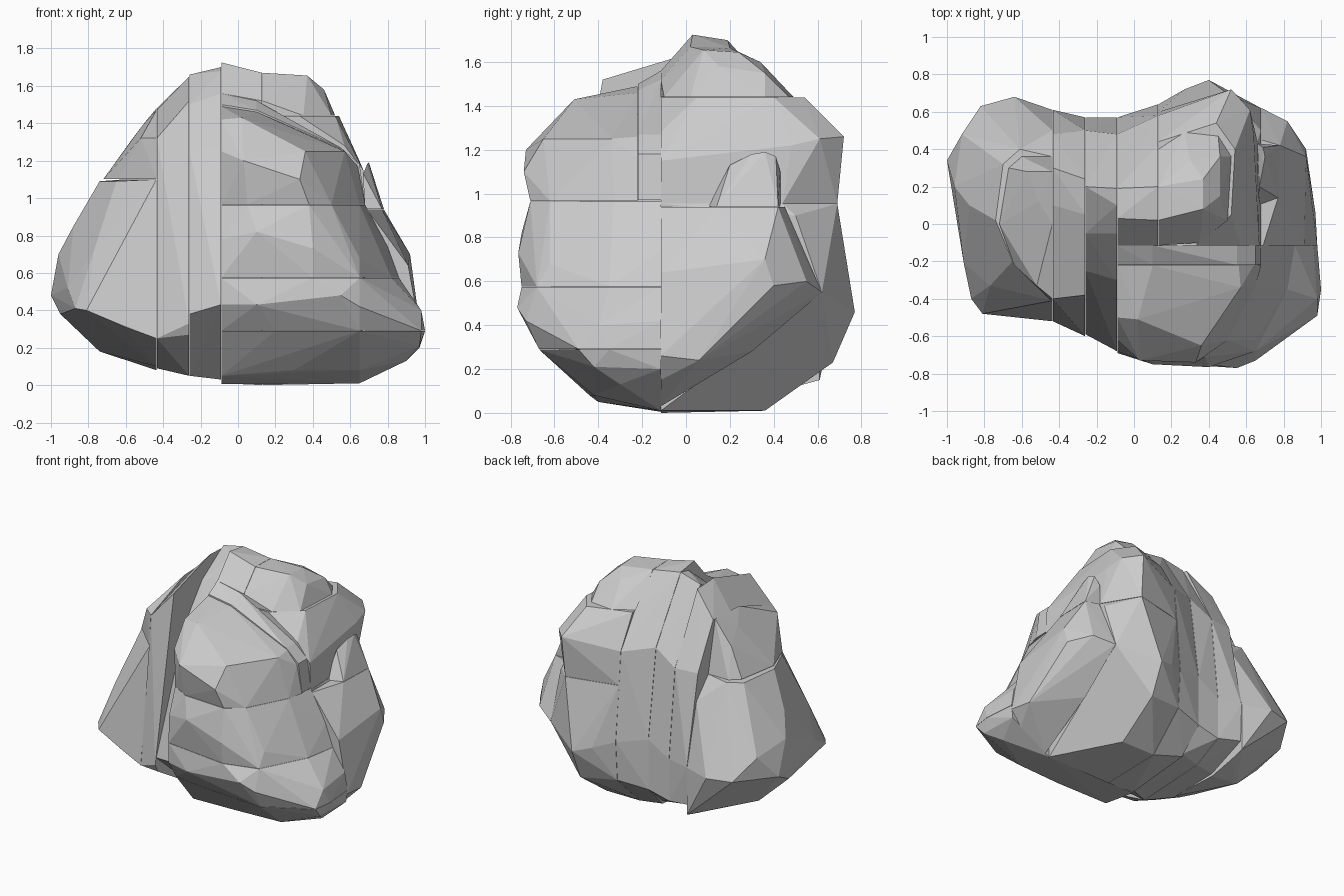
import bpy, bmesh, math

stone = bpy.data.materials.new("grey_stone")
stone.diffuse_color = (0.6, 0.6, 0.6, 1)


def chunk(name, pts):
    """One angular block of rock: the convex hull of its corner points."""
    bm = bmesh.new()
    for p in pts:
        bm.verts.new(p)
    res = bmesh.ops.convex_hull(bm, input=bm.verts[:])
    junk = {g for g in res["geom_interior"] + res["geom_unused"]
            if isinstance(g, bmesh.types.BMVert)}
    bmesh.ops.delete(bm, geom=list(junk), context='VERTS')
    bmesh.ops.dissolve_limit(bm, angle_limit=math.radians(1.5),
                             verts=bm.verts[:], edges=bm.edges[:])
    bmesh.ops.recalc_face_normals(bm, faces=bm.faces[:])
    me = bpy.data.meshes.new(name)
    bm.to_mesh(me)
    bm.free()
    me.materials.append(stone)
    ob = bpy.data.objects.new(name, me)
    bpy.context.collection.objects.link(ob)


def at_x(x, prof):
    return [(x, y, z) for y, z in prof]


def at_y(y, prof):
    return [(x, y, z) for x, z in prof]


def at_z(z, prof):
    return [(x, y, z) for x, y in prof]


G = 0.001  # half width of the cracks between blocks

# Cross-sections of the rock at the upright cracks (y, z)
cut_a = [(-0.52, 0.25), (-0.42, 1.05), (-0.4, 1.32), (0.1, 1.47), (0.3, 1.48),
         (0.48, 1.15), (0.61, 0.5), (0.6, 0.22), (0.3, 0.1), (-0.1, 0.09)]
cut_b_left = [(-0.6, 0.33), (-0.57, 0.27), (-0.38, 1.52), (0.05, 1.65), (0.24, 1.64),
              (0.5, 1.15), (0.57, 0.5), (0.57, 0.19), (0.35, 0.08), (-0.2, 0.05)]
cut_b_right = [(-0.59, 0.38), (-0.25, 1.25), (-0.05, 1.5), (0.2, 1.66),
               (0.5, 1.15), (0.57, 0.5), (0.57, 0.19), (0.35, 0.08), (-0.2, 0.05)]
cut_c = [(-0.68, 0.43), (-0.3, 1.27), (-0.05, 1.56), (0.1, 1.68), (0.19, 1.70),
         (0.48, 1.25), (0.57, 0.6), (0.57, 0.23), (0.4, 0.08), (-0.12, 0.03)]

# Two upright strips in the groove
chunk("groove_strip_left", at_x(-0.435 + G, cut_a) + at_x(-0.26 - G, cut_b_left))
chunk("groove_strip_right", at_x(-0.26 + G, cut_b_right) + at_x(-0.09 - G, cut_c))

# Left shoulder: main block and upper cap
left_section = [(-0.52, 0.25), (-0.41, 1.1), (0.36, 1.1), (0.5, 0.95),
                (0.61, 0.5), (0.61, 0.15), (0.5, 0.12), (0.3, 0.08), (-0.1, 0.1)]
chunk("left_block", at_x(-0.435 - G, left_section) + [
    (-0.74, 0.02, 1.09), (-0.7, 0.32, 1.09), (-0.61, 0.4, 1.1), (-0.65, -0.2, 1.09),
    (-0.96, 0.2, 0.7), (-0.88, 0.1, 0.85), (-1.0, 0.34, 0.48), (-0.82, 0.63, 0.5),
    (-0.64, 0.68, 0.5), (-0.92, 0.48, 0.65), (-0.91, -0.21, 0.52), (-0.77, -0.33, 0.72),
    (-0.87, -0.4, 0.41), (-0.81, -0.48, 0.4), (-0.6, -0.5, 0.31), (-0.95, 0.15, 0.38),
    (-0.74, 0.2, 0.18)])
chunk("left_cap", at_z(1.1 + G, [(-0.72, 0), (-0.67, 0.3), (-0.6, 0.36), (-0.436, 0.36),
                                 (-0.436, -0.42), (-0.64, -0.22)]) + [
    (-0.436, -0.4, 1.32), (-0.52, -0.33, 1.32), (-0.51, 0.12, 1.39), (-0.436, 0.0, 1.47),
    (-0.436, 0.28, 1.48), (-0.57, 0.28, 1.31)])

# Front right: stacked layers, each bounded by the level cracks
X, Y = -0.09 + G, -0.115
low_ring = [(X, -0.6), (0.2, -0.64), (0.65, -0.67), (0.98, -0.49), (1.0, -0.35), (0.98, Y), (X, Y)]
mid_ring = [(X, -0.69), (0.4, -0.75), (0.65, -0.68), (0.82, -0.35), (0.86, Y), (X, Y)]
top_ring = [(X, -0.61), (0.05, -0.69), (0.38, -0.71), (0.5, -0.62), (0.65, -0.33), (0.68, Y), (X, Y)]
chunk("front_base_layer", at_z(0.29 - G, low_ring) + [
    (0.97, -0.42, 0.21), (0.97, Y, 0.2), (0.9, -0.3, 0.13), (0.65, Y, 0.01), (X, Y, 0.005),
    (X, -0.4, 0.05), (0.3, -0.44, 0.08), (0.65, -0.42, 0.08), (0.25, -0.52, 0.15)])
chunk("front_lower_layer", at_z(0.29 + G, low_ring) + at_z(0.575 - G, mid_ring) + [
    (X, -0.69, 0.43), (0.1, -0.74, 0.43), (0.55, -0.77, 0.48), (0.65, -0.73, 0.42),
    (0.98, -0.4, 0.4), (0.96, Y, 0.42)])
chunk("front_middle_layer", at_z(0.575 + G, mid_ring) + at_z(0.965 - G, top_ring) + [
    (X, -0.68, 0.78), (0.1, -0.75, 0.82), (0.4, -0.765, 0.73), (0.65, -0.62, 0.68),
    (0.8, Y, 0.74)])
chunk("front_upper_layer", at_z(0.965 + G, [(X, -0.61), (0.05, -0.69), (0.38, -0.71), (0.5, -0.62),
                                            (0.65, -0.33), (0.68, -0.221), (X, -0.221)]) + [
    (X, -0.62, 1.25), (0.03, -0.73, 1.2), (0.33, -0.74, 1.1), (0.36, -0.65, 1.25),
    (0.57, -0.34, 1.25), (0.64, -0.221, 1.17), (X, -0.5, 1.42), (0.02, -0.51, 1.43),
    (X, -0.221, 1.49), (0.1, -0.221, 1.46), (0.56, -0.221, 1.26)])
ridge = [(X, 0.97), (0.68, 0.97), (0.65, 1.18), (0.55, 1.27)]
chunk("front_ridge", at_y(-0.22 + G, ridge + [(0.1, 1.47), (X, 1.5)])
      + at_y(Y, ridge + [(0.1, 1.52), (X, 1.56)]))

# Back right: upright strip, two large blocks, cap and outer blocks
chunk("back_strip", at_x(X, [(Y, 1.56), (0.03, 1.725), (0.19, 1.70), (0.48, 1.25), (0.57, 0.6),
                             (0.57, 0.23), (0.4, 0.06), (Y, 0.01)])
      + at_x(0.13 - G, [(Y, 1.52), (0.02, 1.67), (0.2, 1.665), (0.42, 1.44), (0.58, 1.2),
                        (0.64, 0.55), (0.62, 0.26), (0.36, 0.01), (Y, 0.0)]))
back_ring = [(0.131, Y), (0.68, Y), (0.66, 0.44), (0.51, 0.69), (0.131, 0.6)]
chunk("back_upper_block", at_z(1.44 - G, [(0.131, Y), (0.33, Y), (0.52, 0.05), (0.54, 0.4),
                                          (0.44, 0.54), (0.131, 0.44)])
      + at_z(0.955 + G, back_ring) + [
    (0.52, 0.72, 1.26), (0.62, 0.61, 1.25), (0.64, 0.48, 1.22), (0.57, Y, 1.28), (0.67, Y, 1.15),
    (0.131, 0.58, 1.2)])
chunk("back_lower_block", at_z(0.955 - G, back_ring) + [
    (0.131, 0.64, 0.55), (0.27, 0.72, 0.5), (0.4, 0.77, 0.46), (0.679, 0.62, 0.55), (0.679, 0.5, 0.9),
    (0.4, 0.67, 0.23), (0.131, 0.62, 0.26), (0.131, 0.36, 0.01), (0.4, 0.36, 0.01),
    (0.65, Y, 0.01), (0.131, Y, 0.0)])
chunk("back_cap", at_z(1.44 + G, [(0.131, Y), (0.35, -0.1), (0.5, 0.02), (0.52, 0.36), (0.45, 0.47),
                                  (0.27, 0.49), (0.131, 0.4)]) + [
    (0.131, Y, 1.52), (0.131, 0.02, 1.67), (0.131, 0.2, 1.665), (0.37, 0.08, 1.655),
    (0.37, 0.24, 1.645), (0.46, 0.15, 1.58), (0.3, 0.34, 1.6), (0.46, 0.36, 1.55)])
chunk("right_block", at_z(0.94 - G, [(0.681, Y), (0.69, Y), (0.77, 0.14), (0.78, 0.42), (0.681, 0.45)]) + [
    (0.91, Y, 0.64), (0.92, 0.36, 0.7), (0.98, Y, 0.26), (0.97, 0.06, 0.24), (0.92, 0.4, 0.58),
    (0.82, 0.55, 0.6), (0.681, 0.62, 0.55), (0.9, Y, 0.15), (0.681, Y, 0.03), (0.681, 0.3, 0.28)])
chunk("right_upper_block", at_z(0.94 + G, [(0.66, 0.1), (0.77, 0.14), (0.78, 0.42), (0.66, 0.43)]) + [
    (0.67, 0.2, 1.13), (0.69, 0.3, 1.18), (0.7, 0.36, 1.19), (0.69, 0.41, 1.17),
    (0.66, 0.43, 1.1)])
